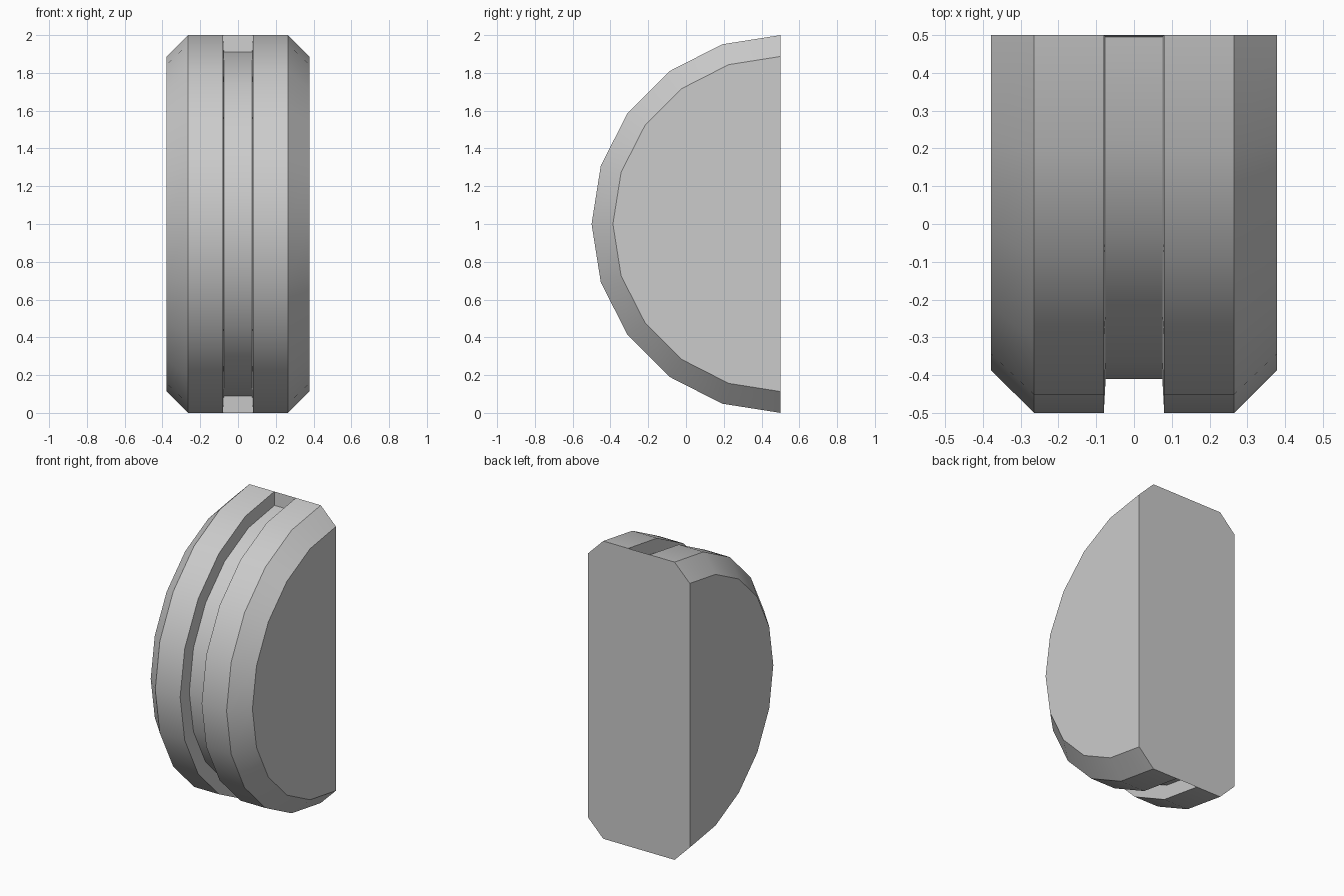
import bpy, bmesh
from math import sin, cos, pi

if "Cube" in bpy.data.objects:
    bpy.data.objects.remove(bpy.data.objects["Cube"])

# Half-round block: profile (x, radius) swept 180 degrees about the x axis
PROFILE = [(-0.378, 0.887), (-0.265, 1), (-0.08, 1), (-0.075, 0.91),
           (0.075, 0.91), (0.08, 1), (0.265, 1), (0.378, 0.887)]
SEGMENTS = 10

bm = bmesh.new()
rings = []
for i in range(SEGMENTS + 1):
    a = -pi / 2 + pi * i / SEGMENTS
    ring = []
    for x, r in PROFILE:
        y = 0.5 - r * cos(a)
        if r == 0.91:               # groove floor stops just short of the back
            y = min(y, 0.495)
        ring.append(bm.verts.new((x, y, 1 + r * sin(a))))
    rings.append(ring)

# Rim, chamfers and groove
for a, b in zip(rings, rings[1:]):
    for j in range(len(PROFILE) - 1):
        bm.faces.new((a[j], a[j + 1], b[j + 1], b[j]))

# Thin end walls closing the groove at the flat back
for ring in (rings[0], rings[-1]):
    bm.faces.new(ring[2:6])

# Flat sides
for j in (0, -1):
    bm.faces.new([ring[j] for ring in rings])

# Flat back
outer = (0, 1, 2, 5, 6, 7)
bm.faces.new([rings[0][j] for j in outer] + [rings[-1][j] for j in reversed(outer)])

bmesh.ops.recalc_face_normals(bm, faces=bm.faces)
mesh = bpy.data.meshes.new("grooved_half_wheel")
bm.to_mesh(mesh)
bm.free()

wheel = bpy.data.objects.new("grooved_half_wheel", mesh)
bpy.context.collection.objects.link(wheel)
bpy.context.view_layer.objects.active = wheel
wheel.select_set(True)
bpy.ops.object.shade_smooth_by_angle(angle=pi / 6)
